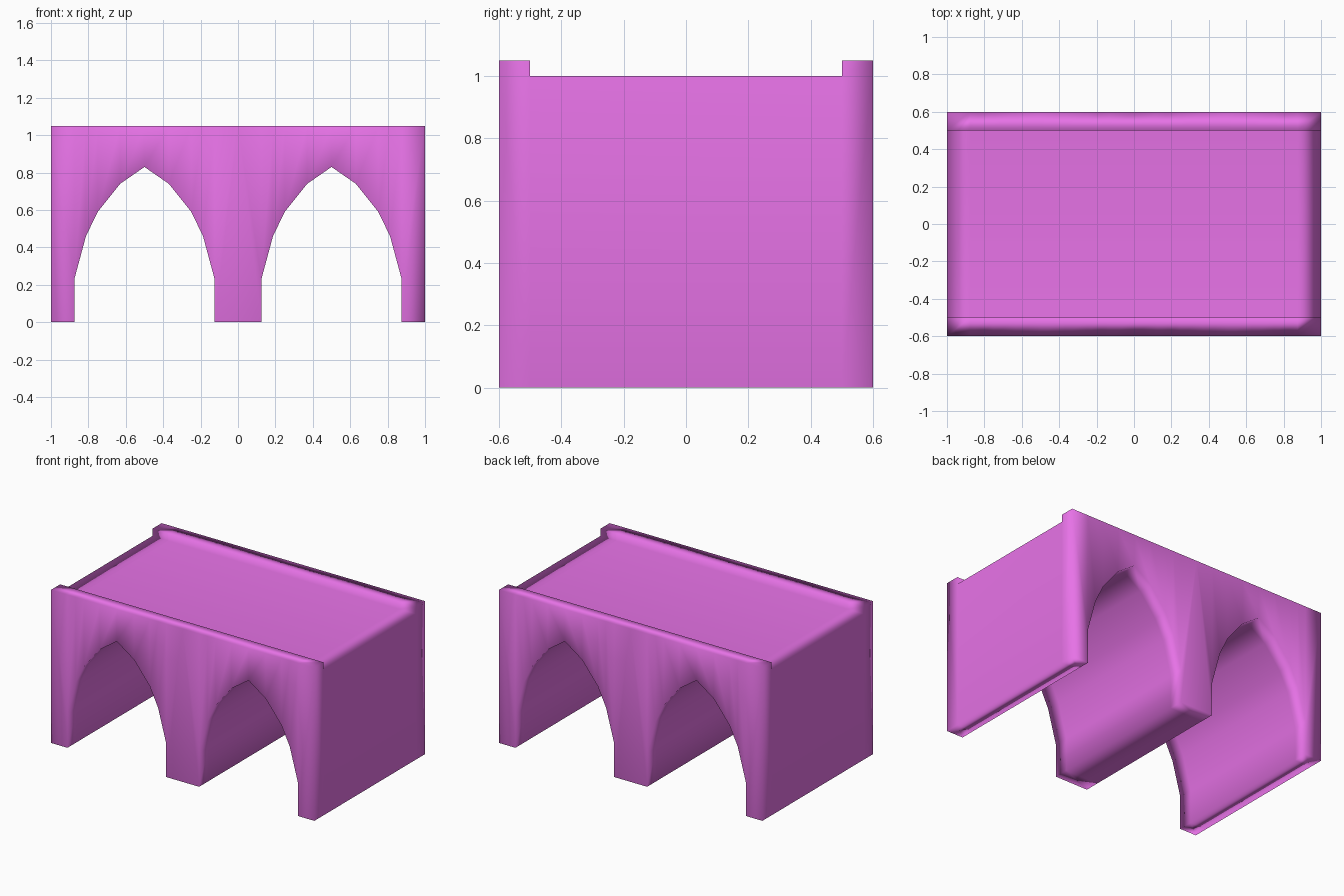
import bpy
import bmesh

cube = bpy.data.objects.get("Cube")
if cube:
    bpy.data.objects.remove(cube, do_unlink=True)

# Main sizes
HALF_X, HALF_Y, INNER_Y = 1.0, 0.6, 0.5
DECK_Z, RAIL_Z = 1.0, 1.05

# Pointed arch: half profile from the foot to the crown, mirrored
half_arch = [(-0.375, 0), (-0.375, 0.23), (-0.313, 0.46),
             (-0.25, 0.59), (-0.13, 0.74), (0, 0.83)]
arch = half_arch + [(-x, z) for x, z in reversed(half_arch[:-1])]
arches = [[(round(c + x, 4), z) for x, z in arch] for c in (-0.5, 0.5)]
underside = [(-HALF_X, 0)] + arches[0] + arches[1] + [(HALF_X, 0)]
columns = sorted({x for x, z in underside} | {0.0})

bm = bmesh.new()
points = {}


def vert(x, y, z):
    key = (round(x, 4), round(y, 4), round(z, 4))
    if key not in points:
        points[key] = bm.verts.new(key)
    return points[key]


def face(*coords):
    bm.faces.new([vert(*c) for c in coords])


# Deck and the two parapets, swept along x
section = [(-HALF_Y, RAIL_Z), (-INNER_Y, RAIL_Z), (-INNER_Y, DECK_Z),
           (INNER_Y, DECK_Z), (INNER_Y, RAIL_Z), (HALF_Y, RAIL_Z)]
for x0, x1 in zip(columns, columns[1:]):
    for a, b in zip(section, section[1:]):
        face((x0, *a), (x1, *a), (x1, *b), (x0, *b))

# Arch undersides and pier feet, swept along y
rows = [-HALF_Y, -INNER_Y, INNER_Y, HALF_Y]
for (x0, z0), (x1, z1) in zip(underside, underside[1:]):
    for y0, y1 in zip(rows, rows[1:]):
        face((x0, y0, z0), (x0, y1, z0), (x1, y1, z1), (x1, y0, z1))

# Front and back walls: vertical strips over the arches, fans on the piers
for y in (-HALF_Y, HALF_Y):
    for curve in arches:
        span = curve[1:-1]
        for (x0, z0), (x1, z1) in zip(span, span[1:]):
            face((x0, y, z0), (x1, y, z1), (x1, y, RAIL_Z), (x0, y, RAIL_Z))
        for foot, spring in ((curve[0], curve[1]), (curve[-1], curve[-2])):
            x = foot[0]
            apex = (0 if abs(x) < 0.5 else (HALF_X if x > 0 else -HALF_X), y, RAIL_Z)
            face(apex, (x, y, 0), (x, y, spring[1]))
            face(apex, (x, y, spring[1]), (x, y, RAIL_Z))
    inner = arches[1][0][0]
    outer = arches[1][-1][0]
    face((0, y, RAIL_Z), (-inner, y, 0), (inner, y, 0))
    for s in (-1, 1):
        face((s * HALF_X, y, RAIL_Z), (s * HALF_X, y, 0), (s * outer, y, 0))

# End walls
for x in (-HALF_X, HALF_X):
    face((x, -INNER_Y, 0), (x, INNER_Y, 0), (x, INNER_Y, DECK_Z), (x, -INNER_Y, DECK_Z))
    for s in (-1, 1):
        face((x, s * HALF_Y, 0), (x, s * INNER_Y, 0), (x, s * INNER_Y, DECK_Z),
             (x, s * INNER_Y, RAIL_Z), (x, s * HALF_Y, RAIL_Z))

bmesh.ops.recalc_face_normals(bm, faces=bm.faces)
for f in bm.faces:
    f.smooth = True
mesh = bpy.data.meshes.new("arched_bridge")
bm.to_mesh(mesh)
bm.free()
bridge = bpy.data.objects.new("arched_bridge", mesh)
bpy.context.collection.objects.link(bridge)

# Soft shading that favours the large faces
soft = bridge.modifiers.new("soft_shading", "WEIGHTED_NORMAL")
soft.mode = "FACE_AREA"
soft.weight = 50

# Colour
orchid = bpy.data.materials.new("orchid_pink")
orchid.use_nodes = True
colour = (0.8, 0.17, 0.8, 1)
orchid.diffuse_color = colour
orchid.node_tree.nodes["Principled BSDF"].inputs["Base Color"].default_value = colour
mesh.materials.append(orchid)
